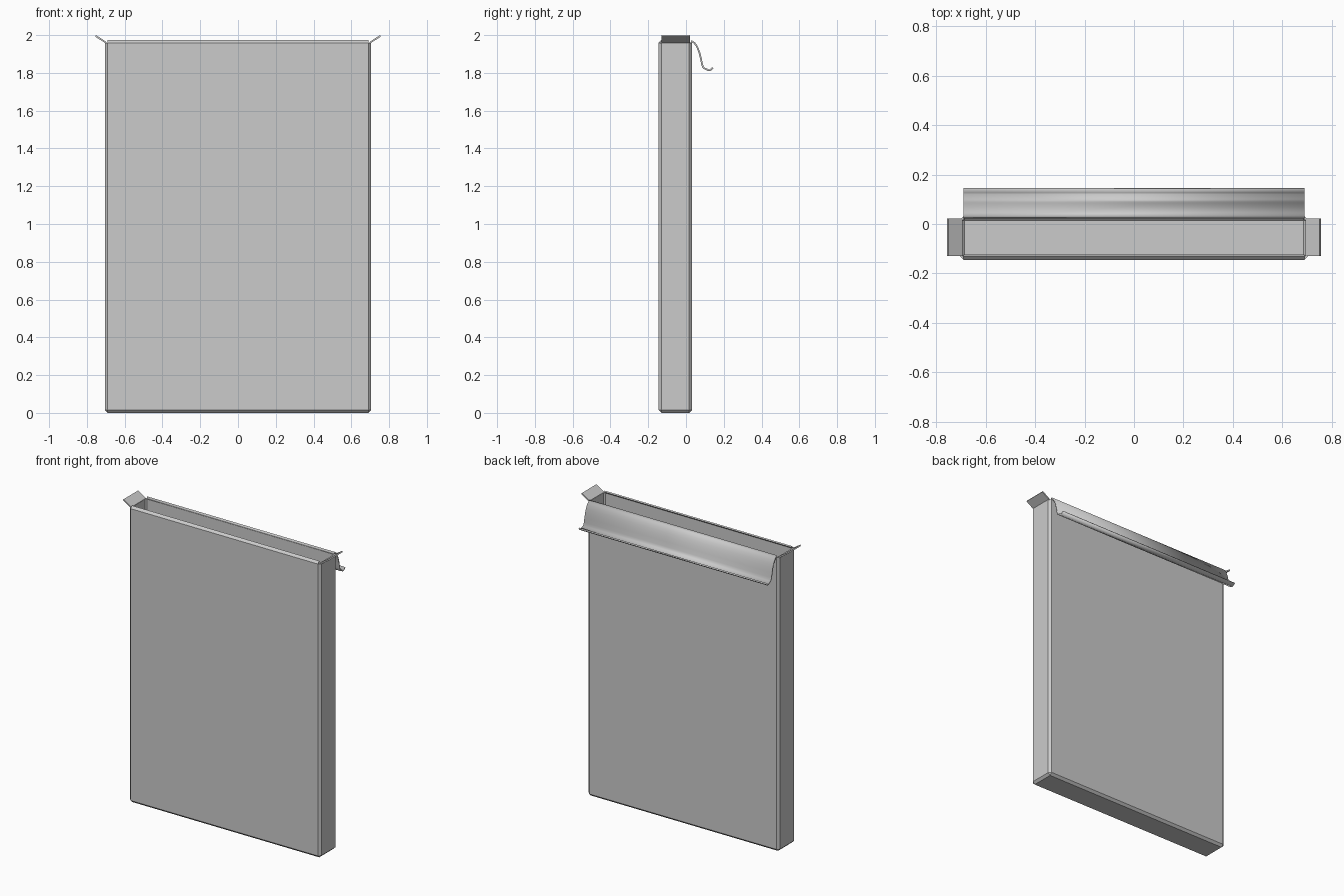
import bpy, bmesh
from mathutils import Vector

if "Cube" in bpy.data.objects:
    bpy.data.objects.remove(bpy.data.objects["Cube"])

X, Y0, Y1, TOP = 0.705, -0.145, 0.032, 1.974   # body outer limits
CH, T = 0.015, 0.009                           # edge chamfer, sheet thickness


def finish(name, bm, offset):
    me = bpy.data.meshes.new(name)
    bm.to_mesh(me)
    bm.free()
    ob = bpy.data.objects.new(name, me)
    bpy.context.collection.objects.link(ob)
    mod = ob.modifiers.new("thickness", 'SOLIDIFY')
    mod.thickness = T
    mod.offset = offset
    mod.use_even_offset = True
    return ob


def sheet(name, profile, sweep):
    """Sweep an open profile into a strip of thin sheet."""
    bm = bmesh.new()
    a = [bm.verts.new(p) for p in profile]
    b = [bm.verts.new(Vector(p) + Vector(sweep)) for p in profile]
    for i in range(len(a) - 1):
        bm.faces.new((a[i], a[i + 1], b[i + 1], b[i]))
    return finish(name, bm, 0)


# Box body: chamfered block, opened at the top, front lip chamfer kept
bm = bmesh.new()
bmesh.ops.create_cube(bm, size=1)
for v in bm.verts:
    v.co = (v.co.x * 2 * X, (Y0 + Y1) / 2 + v.co.y * (Y1 - Y0), (v.co.z + 0.5) * TOP)
bmesh.ops.bevel(bm, geom=bm.edges[:], offset=CH, segments=1, affect='EDGES')
bm.normal_update()
opening = [f for f in bm.faces if f.normal.z > 0.1
           and not (f.normal.y < -0.3 and abs(f.normal.x) < 0.1)]
bmesh.ops.delete(bm, geom=opening, context='FACES')
finish("box_body", bm, -1)

# Side flaps folded outward
ZF = TOP - CH
for s, side in ((-1, "left"), (1, "right")):
    sheet(side + "_flap",
          [(s * (X - 0.008), Y0 + CH, ZF), (s * 0.754, Y0 + CH, 1.996)],
          (0, Y1 - Y0 - 2 * CH + 0.005, 0))

# Back lid curling over behind the box, with a creased tuck edge
curve = [(0.027, 1.958), (0.032, 1.967), (0.044, 1.959), (0.055, 1.945), (0.064, 1.926),
         (0.072, 1.903), (0.079, 1.875), (0.085, 1.845), (0.090, 1.831),
         (0.098, 1.824), (0.120, 1.814), (0.128, 1.815), (0.143, 1.827)]
lid = sheet("back_lid", [(-X + CH, y, z) for y, z in curve], (2 * (X - CH), 0, 0))
bpy.context.view_layer.objects.active = lid
lid.select_set(True)
bpy.ops.object.shade_smooth_by_angle(angle=0.4)
